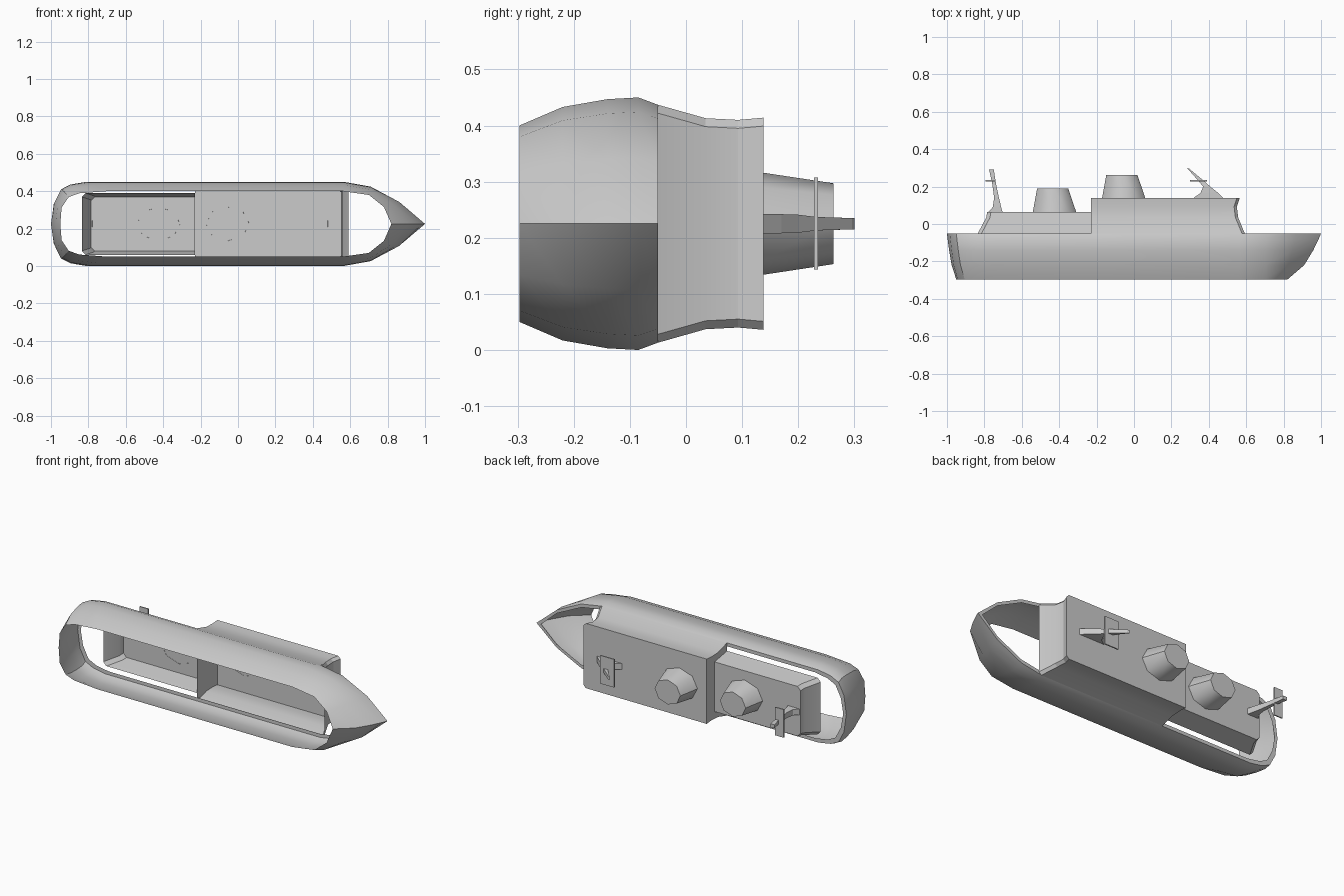
import bpy, bmesh, math

if "Cube" in bpy.data.objects:
    bpy.data.objects.remove(bpy.data.objects["Cube"])

ZC = 0.225  # ship lies on its side: up is +y, beam runs along z


def loft(name, rings, cap_end=True, cap_start=False, smooth=30):
    """Skin closed rings of (x, y, z) points, optionally capping the ends."""
    bm = bmesh.new()
    rows = [[bm.verts.new(p) for p in r] for r in rings]
    n = len(rings[0])
    for a, b in zip(rows, rows[1:]):
        for i in range(n):
            j = (i + 1) % n
            bm.faces.new((a[i], a[j], b[j], b[i]))
    if cap_end:
        bm.faces.new(rows[-1])
    if cap_start:
        bm.faces.new(rows[0])
    bmesh.ops.recalc_face_normals(bm, faces=bm.faces)
    me = bpy.data.meshes.new(name)
    bm.to_mesh(me)
    bm.free()
    ob = bpy.data.objects.new(name, me)
    bpy.context.collection.objects.link(ob)
    if smooth:
        bpy.ops.object.select_all(action='DESELECT')
        ob.select_set(True)
        bpy.context.view_layer.objects.active = ob
        bpy.ops.object.shade_smooth_by_angle(angle=math.radians(smooth))
    return ob


# Hull: open shell; stations are (bottom x, top x, beam fraction)
stations = [(-.95, -1, 0), (-.943, -.985, .5), (-.905, -.95, .82), (-.85, -.90, .935),
            (-.70, -.82, 1), (-.23, -.23, 1), (.56, .565, 1), (.70, .71, .885),
            (.78, .87, .52), (.82, 1, 0)]
# Levels are (y, half beam, bottom-to-top blend)
levels = [(-.297, .175, 0), (-.22, .208, .5), (-.14, .222, .77), (-.085, .225, .92), (-.05, .212, 1)]


def hull_ring(y, w, t, inset=0):
    half = []
    for xb, xt, f in stations:
        x = xb + (xt - xb) * t
        x -= inset * (1.5 if x > .9 else -1 if x < -.8 else 0)
        half.append((x, max(w * f - inset, 0) if f else 0))
    return ([(x, y, ZC + z) for x, z in half]
            + [(x, y, ZC - z) for x, z in half[-2:0:-1]])


rings = [hull_ring(*l) for l in levels]
rings.append(hull_ring(-.05, .212, 1, .02))  # narrow deck lip
loft("hull", rings, cap_end=False)


def house_ring(y, x0, x1, w, front=0.0, back=0.0):
    """Rectangle in x/z with chamfered front or back corners."""
    half = [(x0, w - back)]
    if back:
        half.append((x0 + back, w))
    if front:
        half.append((x1 - front, w))
    half.append((x1, w - front))
    return ([(x, y, ZC + z) for x, z in half]
            + [(x, y, ZC - z) for x, z in reversed(half)])


# Main superstructure with concave flanks and curved front, open underneath
loft("main_deckhouse", [house_ring(y, -.23, x1, w, front=.015) for y, x1, w in
     [(-.05, .592, .212), (.035, .557, .188), (.093, .55, .185), (.138, .565, .189)]], smooth=17)

# Lower aft deckhouse with sloping sides and stern
loft("aft_deckhouse", [house_ring(y, x0, -.23, w, back=.02) for y, x0, w in
     [(-.05, -.835, .165), (.035, -.79, .15), (.065, -.785, .145)]])


# Octagonal tapered funnels
def funnel(name, xc, y):
    def ring(cx, yy, rx, rz):
        return [(cx + rx * math.cos(k * math.pi / 4), yy, ZC + rz * math.sin(k * math.pi / 4))
                for k in range(8)]
    loft(name, [ring(xc, y, .116, .091), ring(xc - .01, y + .126, .083, .072)], smooth=50)


funnel("fore_funnel", -.055, .137)
funnel("aft_funnel", -.425, .064)


# Masts: sections are (left x, left y, right x, right y, half thickness)
def mast(name, sections):
    loft(name, [[(a, b, ZC - h), (c, d, ZC - h), (c, d, ZC + h), (a, b, ZC + h)]
                for a, b, c, d, h in sections], smooth=0)


def spreader(name, x0, x1, y):
    def ring(yy):
        xm, e = (x0 + x1) / 2, (x1 - x0) / 2
        return [(xm - e, yy, ZC - .082), (xm + e, yy, ZC - .082),
                (xm + e, yy, ZC + .082), (xm - e, yy, ZC + .082)]
    loft(name, [ring(y), ring(y + .007)], cap_start=True, smooth=0)


mast("fore_mast", [(.315, .137, .48, .137, .017), (.355, .165, .445, .17, .017),
                   (.370, .20, .408, .20, .016), (.343, .232, .372, .232, .012),
                   (.283, .30, .295, .296, .010)])
spreader("fore_spreader", .30, .39, .228)
mast("aft_mast", [(-.78, .063, -.703, .063, .017), (-.755, .09, -.71, .09, .017),
                  (-.748, .14, -.722, .14, .016), (-.757, .21, -.737, .21, .012),
                  (-.775, .292, -.75, .292, .010)])
spreader("aft_spreader", -.795, -.74, .228)
